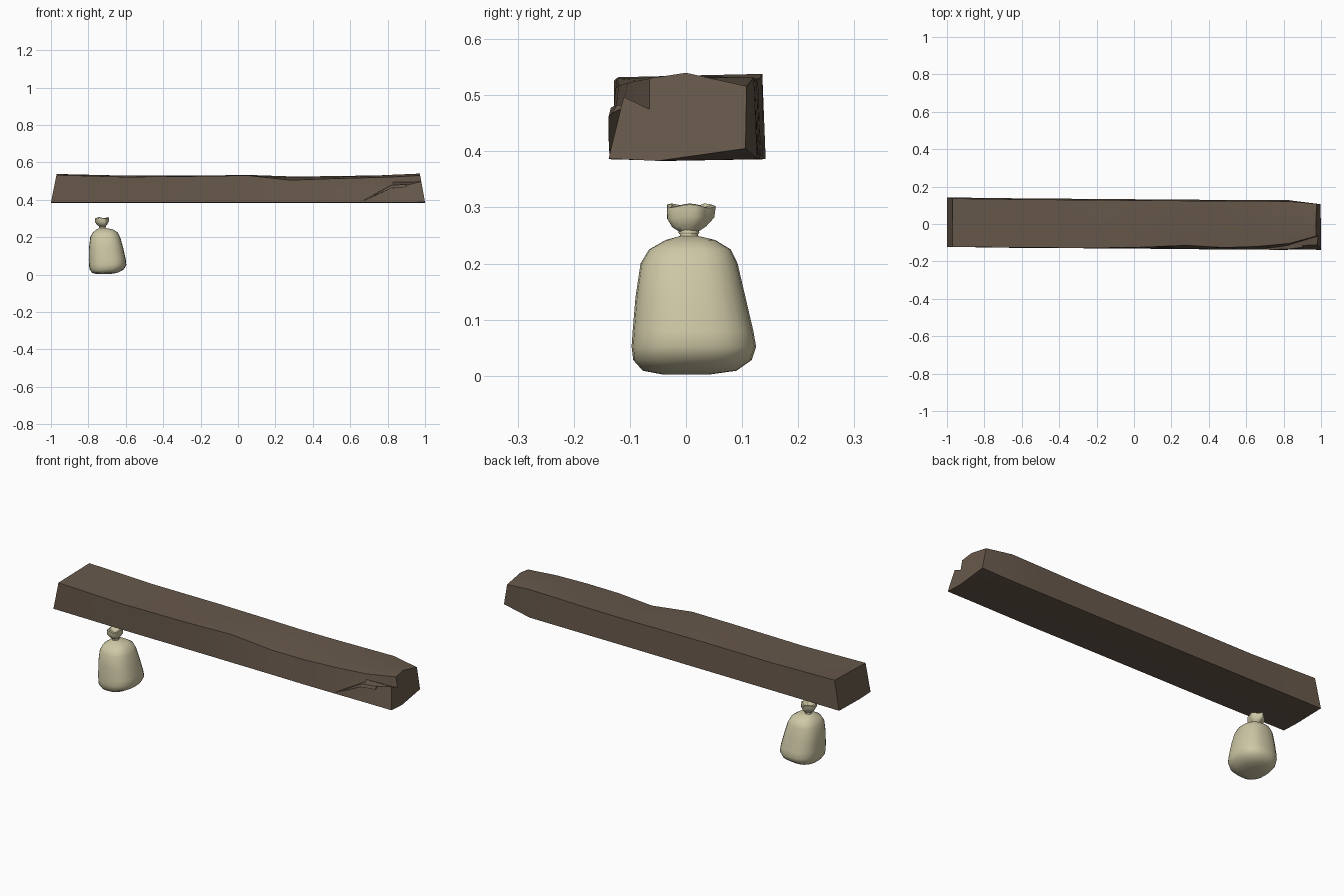
import bpy
import math

cube = bpy.data.objects.get("Cube")
if cube:
    bpy.data.objects.remove(cube, do_unlink=True)


def make_material(name, colour):
    mat = bpy.data.materials.new(name)
    mat.use_nodes = True
    mat.diffuse_color = (*colour, 1)
    bsdf = mat.node_tree.nodes["Principled BSDF"]
    bsdf.inputs["Base Color"].default_value = (*colour, 1)
    bsdf.inputs["Roughness"].default_value = 0.9
    return mat


def loft(name, rings, mat, angle):
    """Skin a list of equal-length point rings and cap both ends."""
    n = len(rings[0])
    verts = [p for ring in rings for p in ring]
    faces = [(r * n + i, r * n + (i + 1) % n, (r + 1) * n + (i + 1) % n, (r + 1) * n + i)
             for r in range(len(rings) - 1) for i in range(n)]
    faces.append(tuple(reversed(range(n))))
    faces.append(tuple(range(len(verts) - n, len(verts))))
    mesh = bpy.data.meshes.new(name)
    mesh.from_pydata(verts, [], faces)
    mesh.materials.append(mat)
    obj = bpy.data.objects.new(name, mesh)
    bpy.context.collection.objects.link(obj)
    bpy.ops.object.select_all(action="DESELECT")
    obj.select_set(True)
    bpy.context.view_layer.objects.active = obj
    bpy.ops.object.mode_set(mode="EDIT")
    bpy.ops.mesh.select_all(action="SELECT")
    bpy.ops.mesh.normals_make_consistent(inside=False)
    bpy.ops.object.mode_set(mode="OBJECT")
    bpy.ops.object.shade_smooth_by_angle(angle=math.radians(angle))
    return obj


wood = make_material("dark brown wood", (0.135, 0.098, 0.070))
cloth = make_material("pale sackcloth", (0.62, 0.58, 0.38))


# Hewn beam: side positions, edge heights and a worn front top edge
def beam_section(x, front, back, top_front_y, z_front, z_mid, z_back, slant=0.0):
    base = 0.386
    outline = [(front, base)]
    for t in (0.55, 0.8, 1.0):
        outline.append((front + (top_front_y - front) * t, base + (z_front - base) * t))
    outline += [(0, z_mid), (back - 0.006, z_back), (back, base), (-0.03, base - 0.003)]
    return [(x + slant * (z - base), y, z) for y, z in outline]


beam = [
    beam_section(-1.0, -0.122, 0.142, -0.122, 0.532, 0.535, 0.538, 0.2),
    beam_section(-0.6, -0.128, 0.137, -0.126, 0.522, 0.524, 0.529),
    beam_section(-0.2, -0.130, 0.134, -0.128, 0.526, 0.529, 0.530),
    beam_section(0.05, -0.132, 0.132, -0.124, 0.530, 0.533, 0.528),
    beam_section(0.28, -0.134, 0.130, -0.114, 0.505, 0.518, 0.525),
    beam_section(0.48, -0.137, 0.129, -0.126, 0.512, 0.521, 0.526),
    beam_section(0.66, -0.137, 0.128, -0.120, 0.517, 0.526, 0.529),
    beam_section(0.83, -0.136, 0.127, -0.104, 0.522, 0.534, 0.532),
]
# Broken end with a chip split out of its front top corner
chipped = [(-0.138, 0.387), (-0.111, 0.497), (-0.065, 0.475), (-0.065, 0.530),
           (0, 0.540), (0.108, 0.516), (0.106, 0.405), (-0.05, 0.383)]
beam.append([(1.0 - 0.18 * (z - 0.386), y, z) for y, z in chipped])
loft("wooden_beam", beam, wood, 25)

# Thin splinter lying along the chip
splinter = [[(0.67, -0.1375, z) for z in (0.394, 0.395, 0.396)],
            [(0.82, y, z) for y, z in ((-0.138, 0.462), (-0.134, 0.478), (-0.105, 0.480))],
            [(0.90, y, z) for y, z in ((-0.132, 0.468), (-0.124, 0.482), (-0.098, 0.484))]]
loft("beam_splinter", splinter, wood, 10)


# Sack: rounded-square rings from bottom to tied mouth
def sack_ring(z, x0, x1, y0, y1, ripple=0.0, power=0.8, n=24):
    ring = []
    for i in range(n):
        a = 2 * math.pi * i / n
        c, s = math.cos(a), math.sin(a)
        wave = 1 + ripple * math.sin(5 * a)
        px = math.copysign(abs(c) ** power, c) * wave
        py = math.copysign(abs(s) ** power, s) * wave
        ring.append(((x0 + x1) / 2 + px * (x1 - x0) / 2,
                     (y0 + y1) / 2 + py * (y1 - y0) / 2,
                     z + ripple * 0.03 * math.cos(3 * a)))
    return ring


body = [
    (0.002, -0.75, -0.69, -0.04, 0.04),
    (0.009, -0.78, -0.645, -0.077, 0.09),
    (0.028, -0.793, -0.61, -0.094, 0.117),
    (0.052, -0.797, -0.597, -0.097, 0.125),
    (0.08, -0.798, -0.60, -0.095, 0.120),
    (0.14, -0.797, -0.613, -0.090, 0.106),
    (0.20, -0.79, -0.63, -0.081, 0.092),
    (0.225, -0.777, -0.643, -0.066, 0.08),
    (0.242, -0.755, -0.668, -0.036, 0.052),
    (0.249, -0.74, -0.709, -0.011, 0.022),
    (0.262, -0.738, -0.711, -0.010, 0.020),
]
loft("sack_body", [sack_ring(*row) for row in body], cloth, 50)

# Gathered mouth above the tie, folding back inward
mouth = [
    (0.256, -0.738, -0.711, -0.010, 0.020, 0.02),
    (0.266, -0.752, -0.700, -0.026, 0.034, 0.06),
    (0.282, -0.763, -0.692, -0.036, 0.047, 0.08),
    (0.302, -0.762, -0.692, -0.036, 0.049, 0.1),
    (0.304, -0.755, -0.699, -0.028, 0.041, 0.1),
    (0.290, -0.735, -0.716, -0.008, 0.018, 0.05),
]
loft("sack_mouth", [sack_ring(*row, power=1.0) for row in mouth], cloth, 40)

# Tie cord around the neck
bpy.ops.mesh.primitive_torus_add(major_segments=16, minor_segments=6, major_radius=0.015,
                                 minor_radius=0.004, location=(-0.7245, 0.005, 0.256))
cord = bpy.context.object
cord.name = "sack_tie"
cord.data.materials.append(cloth)
bpy.ops.object.shade_smooth_by_angle(angle=math.radians(60))
